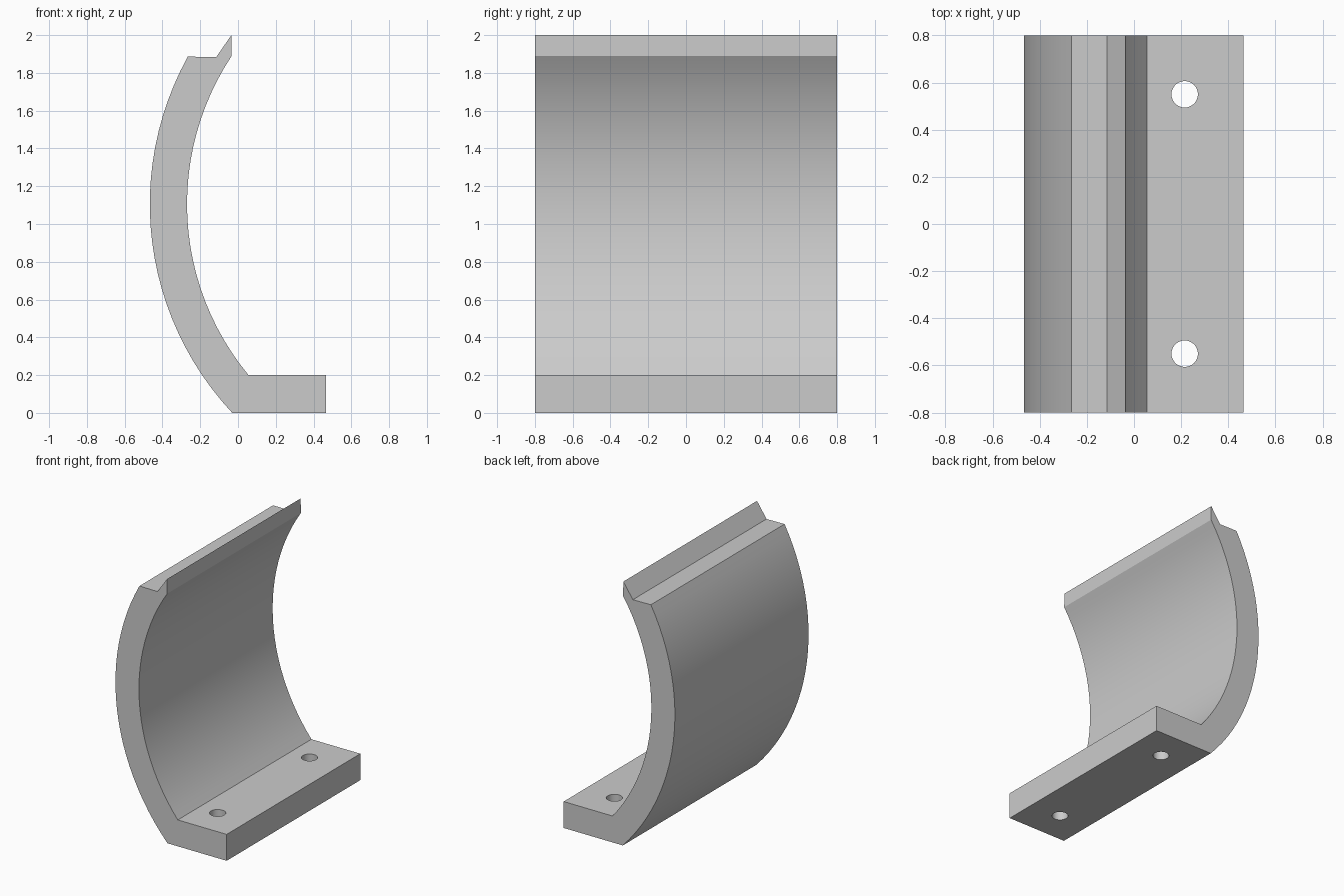
import bpy
import bmesh
import math

cube = bpy.data.objects.get("Cube")
if cube:
    bpy.data.objects.remove(cube, do_unlink=True)

HALF_WIDTH = 0.8
CX, CZ = 1.15, 1.105          # shared centre of both arcs
STEPS = 24


def arc(radius, z_start, z_end):
    """Points on the left side of a circle between two heights."""
    a0 = math.asin((z_start - CZ) / radius)
    a1 = math.asin((z_end - CZ) / radius)
    angles = [a0 + (a1 - a0) * i / STEPS for i in range(STEPS + 1)]
    return [(CX - radius * math.cos(a), CZ + radius * math.sin(a)) for a in angles]


grey = bpy.data.materials.new("plain grey")
grey.use_nodes = True
colour = (0.6, 0.6, 0.6, 1)
grey.diffuse_color = colour
grey.node_tree.nodes["Principled BSDF"].inputs["Base Color"].default_value = colour

# Side profile: outer arc, ledge and pointed lip, inner arc, flat foot
profile = arc(1.617, 0, 1.886)
profile += [(-0.115, 1.884), (-0.035, 2)]
profile += arc(1.42, 1.89, 0.2)
profile += [(0.465, 0.2), (0.465, 0)]

bm = bmesh.new()
side = bm.faces.new([bm.verts.new((x, -HALF_WIDTH, z)) for x, z in profile])
swept = bmesh.ops.extrude_face_region(bm, geom=[side], use_keep_orig=True)
moved = [v for v in swept["geom"] if isinstance(v, bmesh.types.BMVert)]
bmesh.ops.translate(bm, verts=moved, vec=(0, 2 * HALF_WIDTH, 0))
bmesh.ops.recalc_face_normals(bm, faces=bm.faces)
mesh = bpy.data.meshes.new("curved_bracket")
bm.to_mesh(mesh)
bm.free()
mesh.materials.append(grey)
bracket = bpy.data.objects.new("curved_bracket", mesh)
bpy.context.collection.objects.link(bracket)

# Two screw holes through the foot
for y in (-0.55, 0.55):
    bpy.ops.mesh.primitive_cylinder_add(vertices=32, radius=0.056, depth=0.5,
                                        location=(0.215, y, 0.1))
    cutter = bpy.context.object
    cutter.name = "screw_hole_cutter"
    cutter.hide_render = True
    cutter.data.materials.append(grey)
    bpy.ops.object.select_all(action='DESELECT')
    bpy.context.view_layer.objects.active = bracket
    bracket.select_set(True)
    cut = bracket.modifiers.new("screw_hole", 'BOOLEAN')
    cut.operation = 'DIFFERENCE'
    cut.solver = 'EXACT'
    cut.object = cutter
    bpy.ops.object.modifier_apply(modifier=cut.name)
    bpy.data.objects.remove(cutter, do_unlink=True)

# Smooth arcs and hole walls, crisp corners
bpy.ops.object.shade_smooth_by_angle(angle=math.radians(25))
